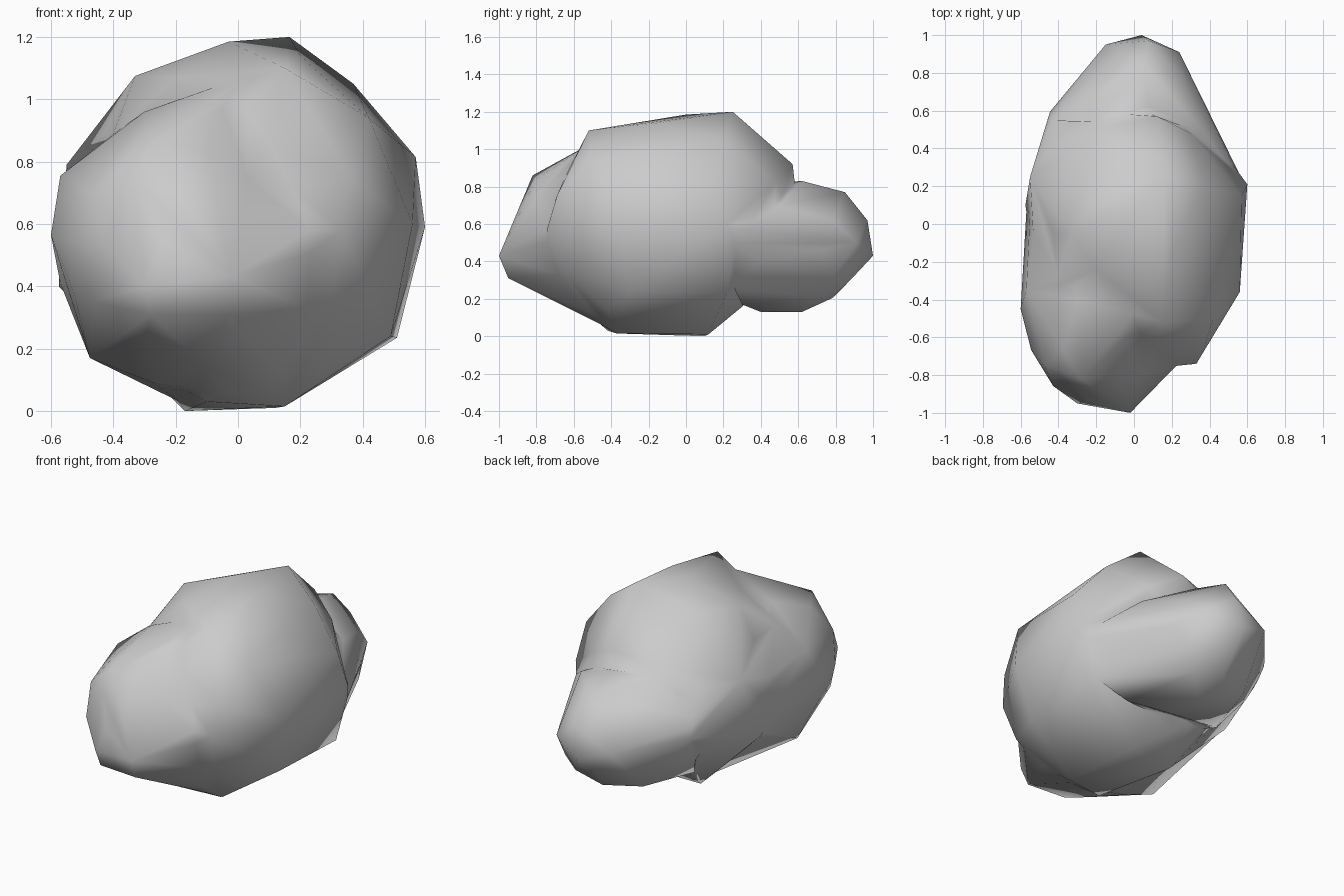
import bpy, bmesh
from mathutils import Vector

if "Cube" in bpy.data.objects:
    bpy.data.objects.remove(bpy.data.objects["Cube"])


def hull(name, corners, centre, radii):
    """Convex stone lump: a coarse ellipsoid plus a few outstanding corners."""
    bm = bmesh.new()
    bmesh.ops.create_icosphere(bm, subdivisions=2, radius=1)
    pts = [Vector([c + r * k for c, r, k in zip(centre, radii, v.co)]) for v in bm.verts]
    bm.clear()
    for p in pts + [Vector(c) for c in corners]:
        bm.verts.new(p)
    res = bmesh.ops.convex_hull(bm, input=bm.verts)
    junk = {g for g in res["geom_interior"] + res["geom_unused"] if isinstance(g, bmesh.types.BMVert)}
    bmesh.ops.delete(bm, geom=list(junk), context="VERTS")
    bmesh.ops.remove_doubles(bm, verts=bm.verts, dist=0.03)
    bmesh.ops.recalc_face_normals(bm, faces=bm.faces)
    me = bpy.data.meshes.new(name)
    bm.to_mesh(me)
    bm.free()
    ob = bpy.data.objects.new(name, me)
    bpy.context.collection.objects.link(ob)
    return ob


# Main mass of the boulder
rock = hull("rock", [
    (-.17, .10, .0), (.12, .12, .01), (.15, -.37, .015), (-.1, -.42, .03),
    (.165, .25, 1.2), (-.03, 0, 1.185), (.15, -.52, 1.10), (-.33, -.05, 1.075),
    (.2, -.15, 1.14), (.42, -.5, .94), (.37, .2, 1.05), (.57, .15, .815),
    (.6, .21, .59), (.56, -.36, .6), (.51, .22, .235), (.49, -.3, .24),
    (.29, -.42, .14), (.3, -.66, .35), (.33, -.74, .58), (.36, -.69, .75),
    (-.575, .1, .4), (-.55, .25, .79), (-.46, .6, .55), (.12, .57, .92),
    (.3, .48, .82), (-.2, .5, .87),
], (.02, -.05, .6), (.52, .62, .55))

# Lump on the front left, with roots reaching into the main mass
front = hull("front_lump", [
    (-.02, -1, .43), (-.3, -.95, .4), (-.28, -.93, .31), (-.03, -.95, .31),
    (-.51, -.7, .5), (-.6, -.45, .565), (-.57, -.35, .755), (-.475, -.4, .17),
    (-.28, -.82, .86), (-.1, -.8, .84), (.03, -.8, .75), (.13, -.78, .5),
    (-.1, -.6, .135), (-.27, -.4, .09), (-.3, -.4, .96), (-.05, -.6, .97),
    (.02, -.42, 1.06), (.25, -.66, .6), (.24, -.6, .35), (.08, -.45, .06),
    (-.56, .1, .4), (-.53, .1, .6), (-.17, 0, .03),
], (-.24, -.55, .54), (.32, .38, .36))

# Lump on the back, with roots reaching into the main mass
back = hull("back_lump", [
    (.04, 1, .43), (-.15, .95, .5), (.08, .97, .62), (.24, .91, .5),
    (.05, .85, .77), (.08, .62, .83), (.05, .62, .13), (.08, .4, .13),
    (.37, .58, .5), (.45, .4, .4), (.36, .5, .7), (-.25, .77, .45),
    (-.2, .7, .22), (-.4, .48, .35), (-.45, .6, .52), (-.43, .55, .65),
    (-.2, .55, .83), (.48, .25, .27), (.56, .2, .5), (-.3, .35, .2), (.3, .3, .17),
], (.06, .63, .46), (.28, .31, .30))

# Fuse the lumps into one stone
for lump in (front, back):
    m = rock.modifiers.new("fuse", "BOOLEAN")
    m.operation, m.solver, m.object = "UNION", "EXACT", lump
bpy.context.view_layer.update()
fused = bpy.data.meshes.new_from_object(rock.evaluated_get(bpy.context.evaluated_depsgraph_get()))
rock.modifiers.clear()
rock.data = fused
for lump in (front, back):
    bpy.data.objects.remove(lump)

# Fill the creases between lumps, then shade the coarse shape smooth
bm = bmesh.new()
bm.from_mesh(fused)
bmesh.ops.remove_doubles(bm, verts=bm.verts, dist=0.05)
bmesh.ops.triangulate(bm, faces=bm.faces)
bmesh.ops.recalc_face_normals(bm, faces=bm.faces)
for _ in range(2):
    bm.normal_update()
    dents = [v for v in bm.verts if any(
        len(e.link_faces) == 2 and e.calc_face_angle_signed() < -0.2 for e in v.link_edges)]
    moves = []
    for v in dents:
        mean = sum((e.other_vert(v).co for e in v.link_edges), Vector()) / len(v.link_edges)
        push = (mean - v.co).dot(v.normal)
        if push > 0:
            moves.append((v, v.normal * push * 0.5))
    for v, d in moves:
        v.co += d
for f in bm.faces:
    f.smooth = True
bm.to_mesh(fused)
bm.free()
